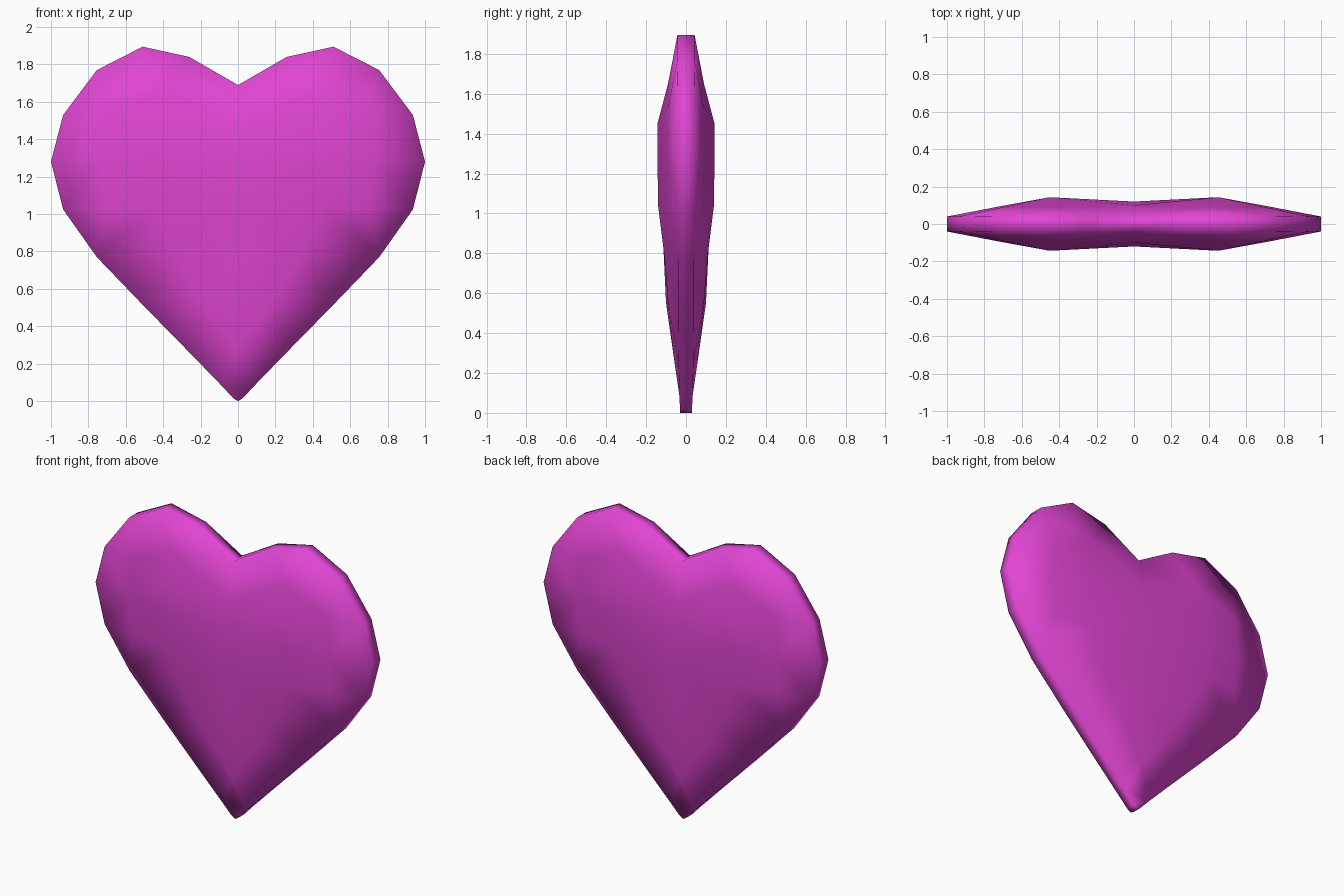
import bpy, bmesh
from mathutils import Vector
from mathutils.geometry import delaunay_2d_cdt

if "Cube" in bpy.data.objects:
    bpy.data.objects.remove(bpy.data.objects["Cube"])

# Right half of the outline, notch to tip: x, z, half thickness
rim = [(0, 1.69, .043), (.26, 1.84, .043), (.51, 1.895, .043), (.755, 1.77, .043),
       (.935, 1.53, .04), (1, 1.28, .04), (.935, 1.025, .04), (.755, .77, .04),
       (.505, .51, .04), (.25, .25, .037), (.09, .085, .033), (.025, .015, .03), (0, 0, .03)]
# Puffed surface, right half: x, z, half thickness
puff = [(0, 1.45, .1), (0, 1.28, .12), (0, 1.04, .12), (0, .8, .112), (0, .55, .1), (0, .29, .063),
        (.4, 1.65, .09), (.45, 1.45, .143), (.45, 1.28, .143), (.45, 1.04, .14),
        (.34, .8, .11), (.2, .55, .09), (.7, 1.53, .09), (.73, 1.28, .092), (.7, 1.04, .088)]


def mirrored(points):
    return [(-x, z, t) for x, z, t in points if x > 0]


outline = rim + mirrored(rim)[::-1]
points = outline + puff + mirrored(puff)
n = len(outline)

# Triangulate the heart face inside its outline
flat = [Vector((x, z)) for x, z, t in points]
edges = [(i, (i + 1) % n) for i in range(n)]
co, _, faces, orig, _, _ = delaunay_2d_cdt(flat, edges, [list(range(n))], 1, 1e-6)

# Front and back faces joined by a narrow rim
bm = bmesh.new()
front = [bm.verts.new((x, -t, z)) for x, z, t in points]
back = [bm.verts.new((x, t, z)) for x, z, t in points]
for f in faces:
    ids = [orig[i][0] for i in f]
    bm.faces.new([front[i] for i in ids])
    bm.faces.new([back[i] for i in reversed(ids)])
for a, b in edges:
    bm.faces.new([front[a], front[b], back[b], back[a]])
bmesh.ops.recalc_face_normals(bm, faces=bm.faces)
for f in bm.faces:
    f.smooth = True

mesh = bpy.data.meshes.new("heart")
bm.to_mesh(mesh)
bm.free()
heart = bpy.data.objects.new("heart", mesh)
bpy.context.collection.objects.link(heart)

mat = bpy.data.materials.new("magenta")
mat.diffuse_color = (.75, .06, .65, 1)
mat.use_nodes = True
mat.node_tree.nodes["Principled BSDF"].inputs["Base Color"].default_value = mat.diffuse_color
mesh.materials.append(mat)
